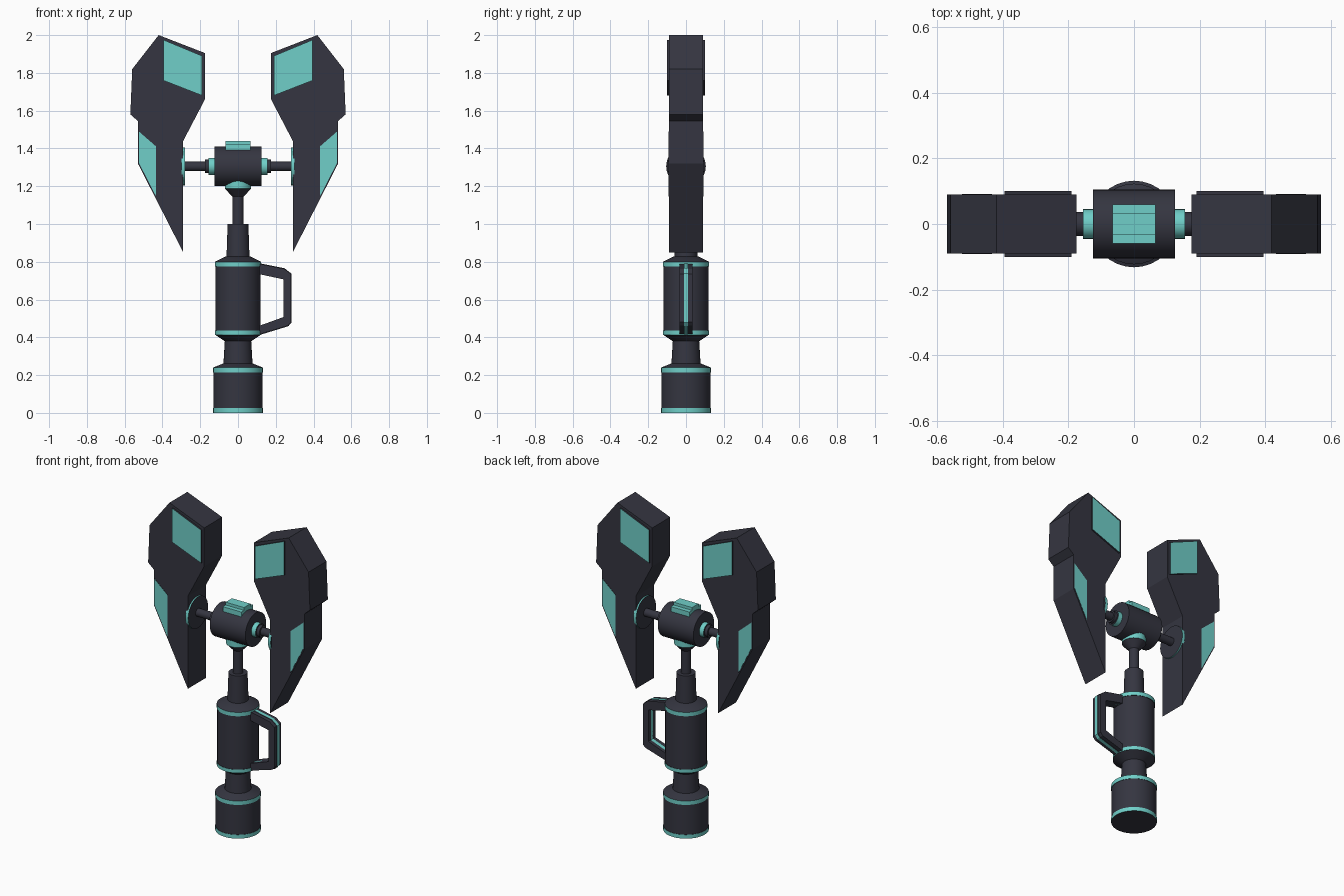
import bpy, bmesh, math
from mathutils import Matrix, Vector

if "Cube" in bpy.data.objects:
    bpy.data.objects.remove(bpy.data.objects["Cube"])


def material(name, col):
    m = bpy.data.materials.new(name)
    m.diffuse_color = col
    m.use_nodes = True
    m.node_tree.nodes["Principled BSDF"].inputs["Base Color"].default_value = m.diffuse_color
    return m


DARK = material("dark_metal", (0.035, 0.036, 0.052, 1))
TEAL = material("teal_glow", (0.16, 0.62, 0.58, 1))


def finish(bm, name, smooth=False):
    bmesh.ops.recalc_face_normals(bm, faces=bm.faces[:])
    me = bpy.data.meshes.new(name)
    bm.to_mesh(me)
    bm.free()
    me.materials.append(DARK)
    me.materials.append(TEAL)
    ob = bpy.data.objects.new(name, me)
    bpy.context.collection.objects.link(ob)
    if smooth:
        bpy.ops.object.select_all(action='DESELECT')
        ob.select_set(True)
        bpy.context.view_layer.objects.active = ob
        bpy.ops.object.shade_smooth_by_angle(angle=math.radians(30))
    return ob


def lathe(name, profile, mat=Matrix(), segs=32):
    """profile: (radius, height, teal flag for the band above this point)"""
    bm = bmesh.new()
    rings = []
    for r, z, _ in profile:
        rings.append([bm.verts.new((r * math.cos(2 * math.pi * i / segs),
                                    r * math.sin(2 * math.pi * i / segs), z))
                      for i in range(segs)])
    for (a, b), (_, _, teal) in zip(zip(rings, rings[1:]), profile):
        for i in range(segs):
            j = (i + 1) % segs
            bm.faces.new((a[i], a[j], b[j], b[i])).material_index = teal
    bm.faces.new(rings[0])
    bm.faces.new(rings[-1])
    bm.transform(mat)
    return finish(bm, name, True)


def prism(name, pts, depth, s=1, cap=0, side=0):
    """xz outline extruded to y = +-depth, mirrored in x when s is -1"""
    bm = bmesh.new()
    f = [bm.verts.new((s * x, -depth, z)) for x, z in pts]
    b = [bm.verts.new((s * x, depth, z)) for x, z in pts]
    bm.faces.new(f).material_index = cap
    bm.faces.new(b).material_index = cap
    for i in range(len(pts)):
        j = (i + 1) % len(pts)
        bm.faces.new((f[i], f[j], b[j], b[i])).material_index = side
    return finish(bm, name)


# Grip: base, neck, body and sleeve in two turned parts
lathe("base_and_grip", [
    (0.132, 0, 1), (0.132, 0.025, 0), (0.13, 0.025, 0), (0.13, 0.215, 0),
    (0.132, 0.215, 1), (0.132, 0.24, 0), (0.077, 0.262, 0), (0.07, 0.38, 0),
    (0.12, 0.413, 0), (0.123, 0.413, 1), (0.123, 0.435, 0), (0.12, 0.435, 0),
    (0.12, 0.775, 0), (0.123, 0.775, 1), (0.123, 0.80, 0), (0.065, 0.828, 0)])
lathe("upper_stem", [
    (0.061, 0.82, 0), (0.055, 1.0, 0), (0.03, 1.0, 0), (0.03, 1.145, 0),
    (0.07, 1.188, 1), (0.07, 1.25, 0)])

# Side handle with a glowing strip on its outer edge
outer = [(0.11, 0.79), (0.245, 0.763), (0.28, 0.735), (0.28, 0.48), (0.265, 0.462), (0.11, 0.415)]
inner = [(0.11, 0.46), (0.24, 0.507), (0.24, 0.707), (0.11, 0.735)]
prism("handle", outer + inner, 0.035)
strip = [(0.11, 0.793), (0.246, 0.766), (0.283, 0.737), (0.283, 0.478), (0.267, 0.459), (0.11, 0.411)]
prism("handle_strip", strip + inner, 0.011, cap=0, side=1)

# Hub with crossbar
HUB_Z = 1.305
along_x = Matrix.Translation((0, 0, HUB_Z)) @ Matrix.Rotation(math.pi / 2, 4, 'Y')
lathe("hub", [(0.105, -0.125, 0), (0.105, 0.125, 0)], along_x)
lathe("hub_collars", [(0.045, -0.155, 1), (0.045, 0.155, 0)], along_x)
lathe("crossbar_sleeve", [(0.036, -0.175, 0), (0.036, 0.175, 0)], along_x)
lathe("crossbar", [(0.025, -0.30, 0), (0.025, 0.30, 0)], along_x)

# Stepped plate on top of the hub
for name, hx, hy, top in (("hub_plate", 0.065, 0.06, 1.41), ("hub_plate_rib", 0.065, 0.032, 1.44)):
    bm = bmesh.new()
    bmesh.ops.create_cube(bm, size=1, matrix=Matrix.Translation((0, 0, (top + 1.37) / 2))
                          @ Matrix.Diagonal((2 * hx, 2 * hy, top - 1.37, 1)))
    for v in bm.verts:
        if v.co.z > 1.39 and name == "hub_plate":
            v.co.z += 0.012
    for f in bm.faces:
        f.material_index = 1
    finish(bm, name)

# Mirrored blades with glowing panels on both faces and a disc at the crossbar
blade = [(0.42, 2.0), (0.56, 1.82), (0.57, 1.58), (0.53, 1.545), (0.53, 1.32),
         (0.29, 0.85), (0.29, 1.44), (0.175, 1.66), (0.175, 1.905)]
upper = [(0.19, 1.89), (0.395, 1.975), (0.395, 1.76), (0.19, 1.68)]
lower = [(0.525, 1.49), (0.433, 1.41), (0.433, 1.145), (0.525, 1.325)]
for s, side in ((-1, "left"), (1, "right")):
    prism(side + "_blade", blade, 0.09, s)
    prism(side + "_upper_panel", upper, 0.10, s, cap=1)
    prism(side + "_lower_panel", lower, 0.092, s, cap=1)
    a, b = sorted((s * 0.281, s * 0.30))
    lathe(side + "_blade_disc", [(0.1, a, 1), (0.1, b, 0)], along_x)
